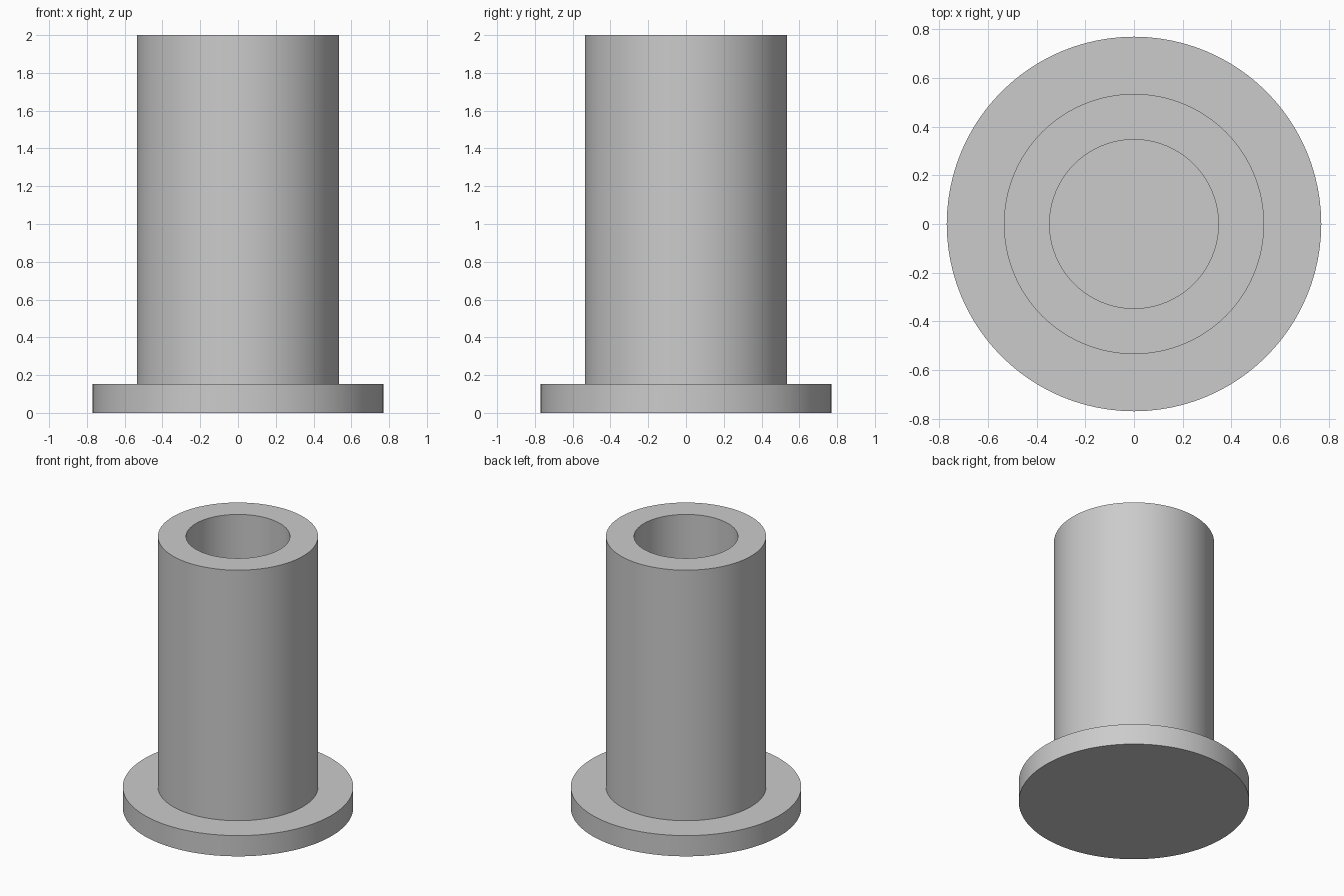
import bpy
import bmesh
import math

SEGMENTS = 96
FLANGE_R, SLEEVE_R, BORE_R = 0.77, 0.535, 0.347
FLANGE_TOP, HEIGHT = 0.153, 2.0
BORE_FLOOR = FLANGE_TOP

cube = bpy.data.objects.get("Cube")
if cube:
    bpy.data.objects.remove(cube, do_unlink=True)

# Plain grey material
grey = bpy.data.materials.new("plain_grey")
grey.use_nodes = True
colour = (0.6, 0.6, 0.6, 1.0)
grey.diffuse_color = colour
grey.node_tree.nodes["Principled BSDF"].inputs["Base Color"].default_value = colour


def lathe(name, profile, material):
    """Revolve an (r, z) profile around z; the end rings are capped flat."""
    bm = bmesh.new()
    rings = []
    for r, z in profile:
        ring = []
        for i in range(SEGMENTS):
            a = 2 * math.pi * i / SEGMENTS
            ring.append(bm.verts.new((r * math.cos(a), r * math.sin(a), z)))
        rings.append(ring)
    for low, high in zip(rings, rings[1:]):
        for i in range(SEGMENTS):
            j = (i + 1) % SEGMENTS
            bm.faces.new((low[i], low[j], high[j], high[i]))
    bm.faces.new(rings[0][::-1])
    bm.faces.new(rings[-1])
    bmesh.ops.recalc_face_normals(bm, faces=bm.faces)
    mesh = bpy.data.meshes.new(name)
    bm.to_mesh(mesh)
    bm.free()
    mesh.materials.append(material)
    obj = bpy.data.objects.new(name, mesh)
    bpy.context.collection.objects.link(obj)
    bpy.ops.object.select_all(action="DESELECT")
    obj.select_set(True)
    bpy.context.view_layer.objects.active = obj
    bpy.ops.object.shade_smooth_by_angle(angle=math.radians(30))
    return obj


# Flanged sleeve: closed base, outer wall, rim, then down the blind bore
lathe("flanged_sleeve", [
    (FLANGE_R, 0),
    (FLANGE_R, FLANGE_TOP),
    (SLEEVE_R, FLANGE_TOP),
    (SLEEVE_R, HEIGHT),
    (BORE_R, HEIGHT),
    (BORE_R, BORE_FLOOR),
], grey)
